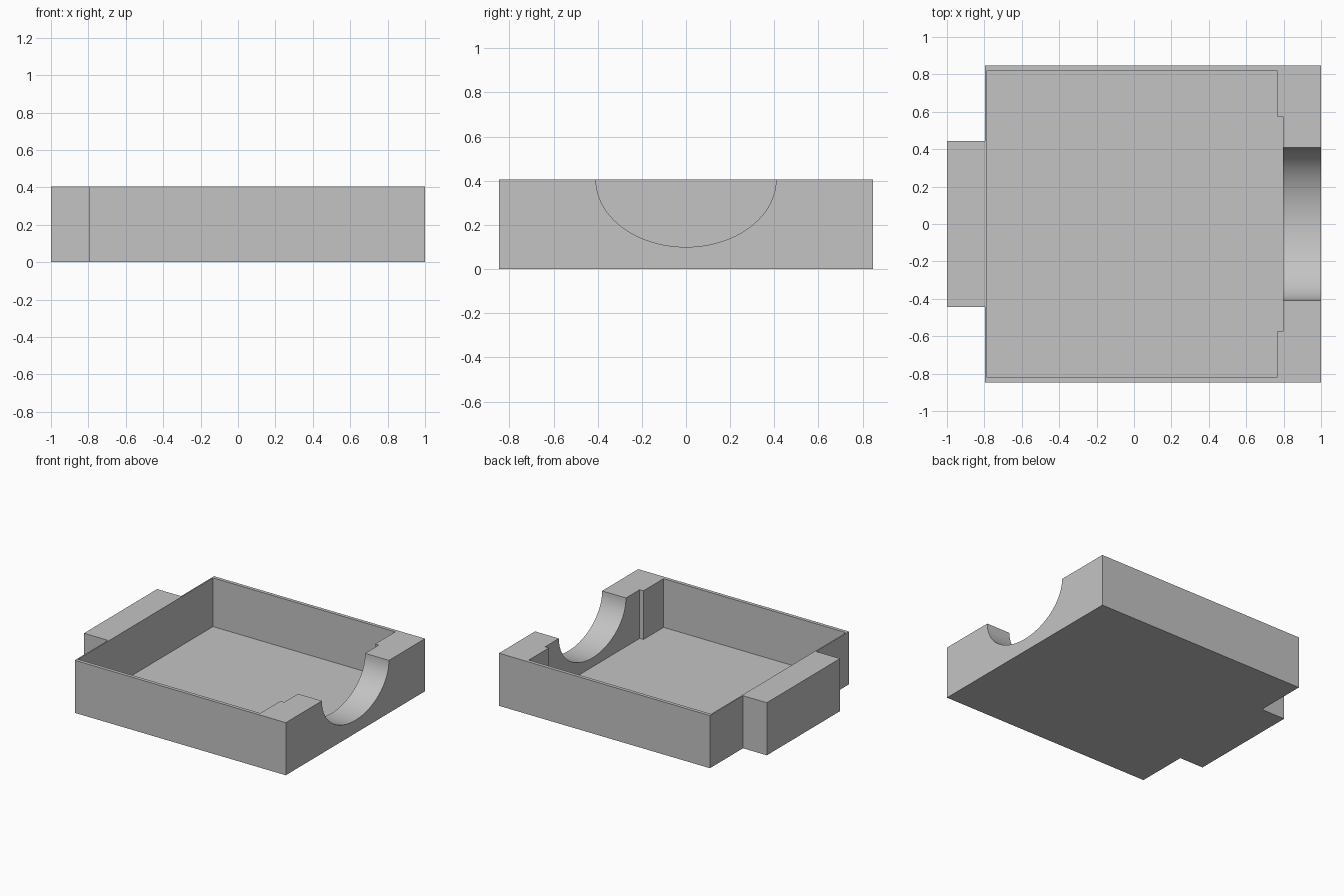
import bpy
import bmesh
import math
from mathutils import Vector

cube = bpy.data.objects.get("Cube")
if cube:
    bpy.data.objects.remove(cube, do_unlink=True)

HEIGHT = 0.405
FLOOR = 0.03
GROOVE_Y, GROOVE_DEPTH = 0.408, 0.305
STEPS = 48

grey = bpy.data.materials.new("plain grey")
grey.use_nodes = True
color = (0.55, 0.55, 0.55, 1)
grey.diffuse_color = color
grey.node_tree.nodes["Principled BSDF"].inputs["Base Color"].default_value = color


def prism(name, points, offset):
    """Extrude a closed outline of 3D points along an offset."""
    bm = bmesh.new()
    face = bm.faces.new([bm.verts.new(p) for p in points])
    grown = bmesh.ops.extrude_face_region(bm, geom=[face])["geom"]
    verts = [v for v in grown if isinstance(v, bmesh.types.BMVert)]
    bmesh.ops.translate(bm, verts=verts, vec=Vector(offset))
    bmesh.ops.recalc_face_normals(bm, faces=bm.faces)
    mesh = bpy.data.meshes.new(name)
    bm.to_mesh(mesh)
    bm.free()
    mesh.materials.append(grey)
    obj = bpy.data.objects.new(name, mesh)
    bpy.context.collection.objects.link(obj)
    return obj


def mirrored(half, z):
    """Complete a half outline by mirroring it across y = 0."""
    full = half + [(x, -y) for x, y in reversed(half)]
    return [(x, y, z) for x, y in full]


# Tray block with the tab on its end
tray = prism("tray", mirrored([(-1, 0.445), (-0.797, 0.445), (-0.797, 0.847), (1, 0.847)], 0),
             (0, 0, HEIGHT))

# Stepped cavity
cavity = prism("cavity_cutter",
               mirrored([(-0.787, 0.82), (0.765, 0.82), (0.765, 0.575), (0.797, 0.575)], FLOOR),
               (0, 0, HEIGHT))

# Half-elliptical groove through the thick end wall
arc = [(0.78, GROOVE_Y * math.cos(a), HEIGHT - GROOVE_DEPTH * math.sin(a))
       for a in (math.pi * i / STEPS for i in range(STEPS + 1))]
arc += [(0.78, -GROOVE_Y, HEIGHT + 0.1), (0.78, GROOVE_Y, HEIGHT + 0.1)]
groove = prism("groove_cutter", arc, (0.3, 0, 0))

# Cut both shapes and apply
for cutter in (cavity, groove):
    cut = tray.modifiers.new(cutter.name, "BOOLEAN")
    cut.operation = "DIFFERENCE"
    cut.solver = "EXACT"
    cut.object = cutter
    cutter.hide_render = True

bpy.context.view_layer.update()
evaluated = tray.evaluated_get(bpy.context.evaluated_depsgraph_get())
result = bpy.data.meshes.new_from_object(evaluated)
tray.modifiers.clear()
tray.data = result
for cutter in (cavity, groove):
    bpy.data.objects.remove(cutter, do_unlink=True)

# Smooth groove, crisp edges
bpy.ops.object.select_all(action="DESELECT")
tray.select_set(True)
bpy.context.view_layer.objects.active = tray
bpy.ops.object.shade_smooth_by_angle(angle=math.radians(30))
